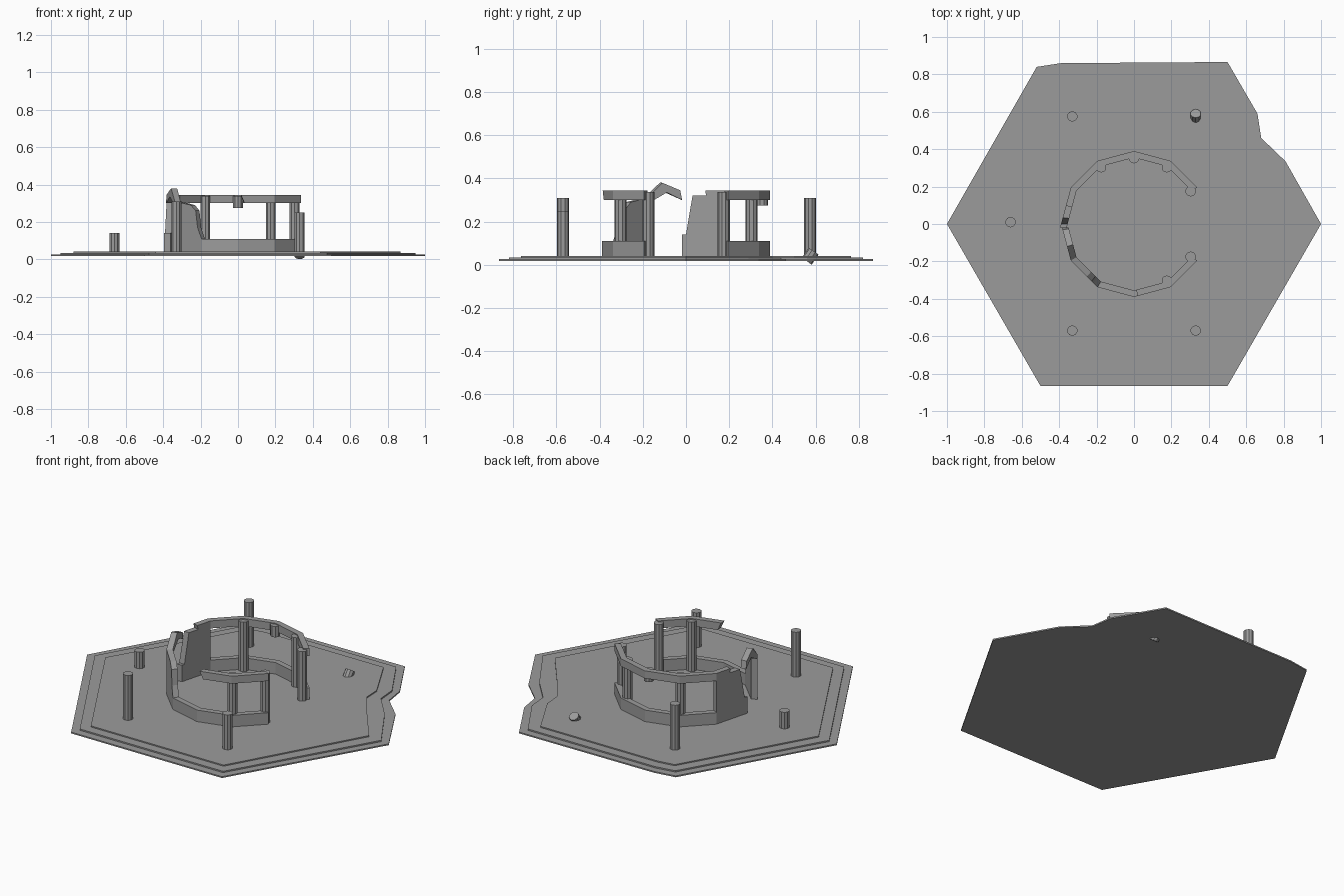
import bpy
import bmesh
from math import cos, sin, radians
from mathutils import Vector, Matrix

if "Cube" in bpy.data.objects:
    bpy.data.objects.remove(bpy.data.objects["Cube"], do_unlink=True)

stone = bpy.data.materials.new("grey_stone")
stone.use_nodes = True
GREY = (0.33, 0.33, 0.33, 1)
stone.diffuse_color = GREY
stone.node_tree.nodes["Principled BSDF"].inputs["Base Color"].default_value = GREY

FLOOR, R_OUT, R_IN = 0.035, 0.39, 0.355


def finish(name, bm):
    bmesh.ops.recalc_face_normals(bm, faces=bm.faces)
    mesh = bpy.data.meshes.new(name)
    bm.to_mesh(mesh)
    bm.free()
    mesh.materials.append(stone)
    obj = bpy.data.objects.new(name, mesh)
    bpy.context.collection.objects.link(obj)
    return obj


def prism(name, side_a, side_b):
    """Solid between two matching outlines."""
    bm = bmesh.new()
    a = [bm.verts.new(p) for p in side_a]
    b = [bm.verts.new(p) for p in side_b]
    bm.faces.new(a)
    bm.faces.new(b[::-1])
    n = len(a)
    for i in range(n):
        bm.faces.new((a[i], b[i], b[(i + 1) % n], a[(i + 1) % n]))
    return finish(name, bm)


def slab(name, outline, z0, z1):
    return prism(name, [(x, y, z0) for x, y in outline], [(x, y, z1) for x, y in outline])


def ring_point(radius, angle):
    return Vector((cos(radians(angle)), sin(radians(angle)), 0)) * radius


def panel(name, a0, a1, profile):
    """Straight ring section; profile is (fraction along section, height)."""
    def side(r):
        p, q = ring_point(r, a0), ring_point(r, a1)
        return [p.lerp(q, t) + Vector((0, 0, z)) for t, z in profile]
    return prism(name, side(R_OUT), side(R_IN))


def band(name, a0, a1, z0, z1):
    """Continuous band of 30 degree sections."""
    bm = bmesh.new()
    loops = []
    for a in range(a0, a1 + 1, 30):
        loops.append([bm.verts.new(ring_point(r, a) + Vector((0, 0, z)))
                      for r, z in ((R_OUT, z0), (R_OUT, z1), (R_IN, z1), (R_IN, z0))])
    for p, q in zip(loops, loops[1:]):
        for i in range(4):
            j = (i + 1) % 4
            bm.faces.new((p[i], p[j], q[j], q[i]))
    bm.faces.new(loops[0])
    bm.faces.new(loops[-1][::-1])
    return finish(name, bm)


def column(name, x, y, z0, z1, tilt=None):
    bm = bmesh.new()
    bmesh.ops.create_cone(bm, cap_ends=True, segments=10, radius1=0.028,
                          radius2=0.028, depth=z1 - z0)
    if tilt:
        bmesh.ops.transform(bm, matrix=tilt, verts=bm.verts)
    bmesh.ops.translate(bm, vec=(x, y, (z0 + z1) / 2), verts=bm.verts)
    return finish(name, bm)


# Stepped hexagonal floor with broken edges
slab("lower_step", [(-1, 0), (-0.5, -0.866), (0.5, -0.866), (1, 0), (0.81, 0.335),
                    (0.68, 0.46), (0.66, 0.59), (0.5, 0.866), (-0.39, 0.86),
                    (-0.52, 0.84)], 0.018, 0.026)
slab("middle_step", [(-0.95, 0), (-0.475, -0.82), (0.475, -0.82), (0.95, 0), (0.77, 0.29),
                     (0.64, 0.44), (0.63, 0.56), (0.475, 0.82), (-0.37, 0.82),
                     (-0.49, 0.8)], 0.024, 0.034)
slab("upper_step", [(-0.88, 0), (-0.44, -0.765), (0.44, -0.765), (0.87, 0), (0.68, 0.25),
                    (0.575, 0.4), (0.57, 0.5), (0.43, 0.765), (-0.35, 0.765),
                    (-0.45, 0.75)], 0.03, 0.041)

# Low ring walls and the beams above them
band("back_low_wall", 30, 150, FLOOR, 0.11)
band("front_low_wall", 210, 330, FLOOR, 0.11)
band("back_beam", 30, 150, 0.3, 0.345)
panel("back_beam_end", 150, 180, [(0, 0.3), (0.45, 0.3), (0.5, 0.345), (0, 0.345)])
band("front_beam", 300, 330, 0.3, 0.345)
panel("front_beam_end", 270, 300, [(0.18, 0.3), (1, 0.3), (1, 0.345), (0.08, 0.345)])

# Broken full-height walls
panel("tall_wall", 150, 180, [(0, FLOOR), (1.1, FLOOR), (1.1, 0.14), (1, 0.14),
                              (0.83, 0.32), (0, 0.32)])
panel("ragged_wall", 210, 240, [(0, FLOOR), (1, FLOOR), (1, 0.11), (0.85, 0.17),
                                (0.78, 0.26), (0.6, 0.29), (0, 0.31)])
panel("bent_beam", 210, 180, [(0, 0.29), (0.12, 0.295), (0.5, 0.335), (0.9, 0.3),
                              (0.85, 0.345), (0.38, 0.38), (0, 0.31)])

# Ring columns
for angle in (30, 60, 120, 300, 330):
    p = ring_point(0.35, angle)
    column(f"ring_column_{angle}", p.x, p.y, FLOOR, 0.338)
column("hanging_stub", 0, 0.352, 0.275, 0.34)

# Outer columns, broken to different heights
column("front_right_column", -0.33, -0.57, FLOOR, 0.31)
column("back_right_column", -0.33, 0.575, FLOOR, 0.31)
column("front_left_column", 0.33, -0.57, FLOOR, 0.25)
column("right_stump", -0.66, 0.01, FLOOR, 0.14)
column("leaning_stump", 0.33, 0.575, 0.012, 0.068, Matrix.Rotation(radians(-35), 4, "X"))
